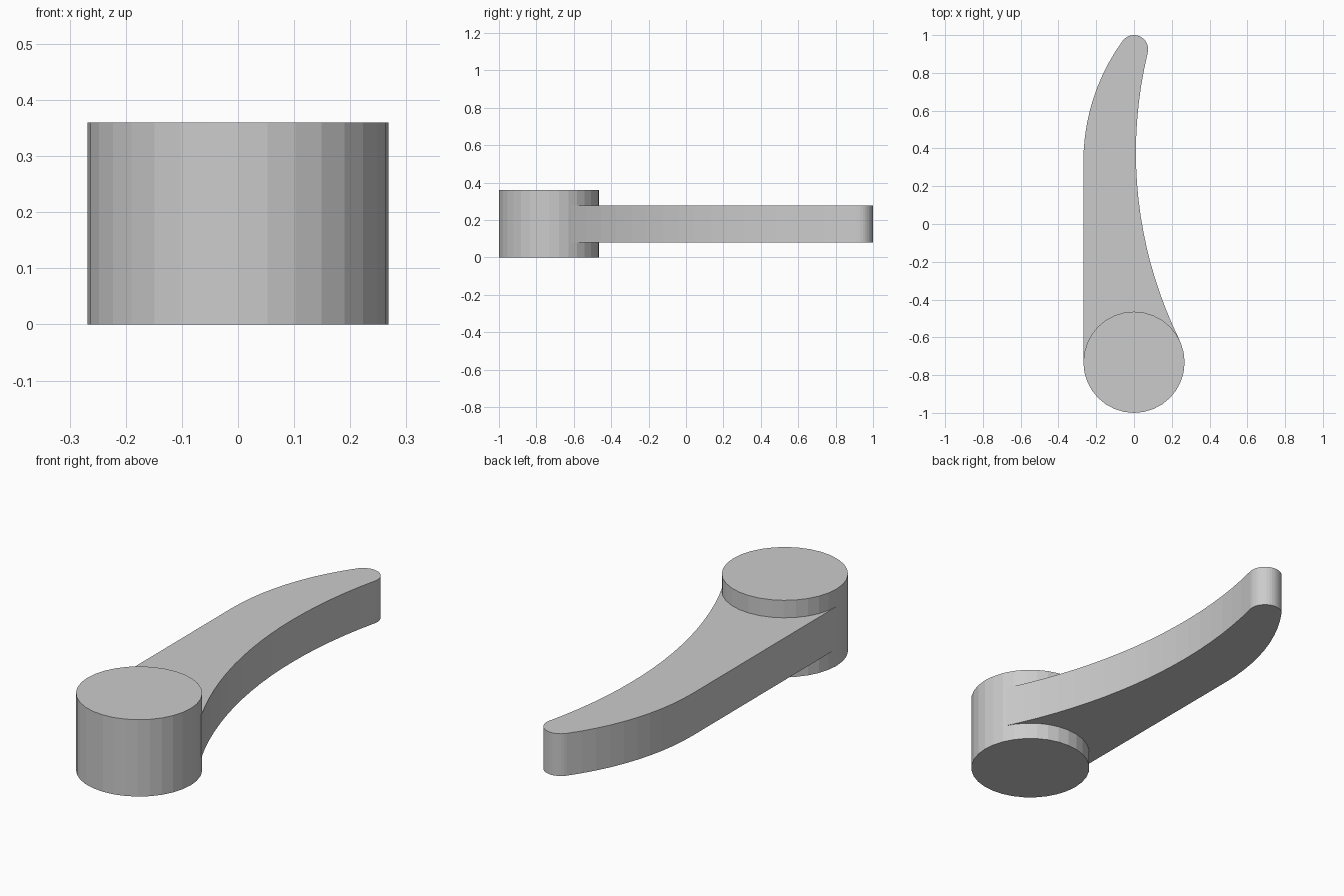
import bpy, bmesh
from math import cos, sin, radians, pi

if "Cube" in bpy.data.objects:
    bpy.data.objects.remove(bpy.data.objects["Cube"])


def arc(cx, cy, r, a0, a1, n):
    """Points along an arc, angles in degrees."""
    return [(cx + r * cos(radians(a0 + (a1 - a0) * i / n)),
             cy + r * sin(radians(a0 + (a1 - a0) * i / n))) for i in range(n + 1)]


def extrude_outline(name, points, z0, z1):
    """Closed solid from a flat outline."""
    bm = bmesh.new()
    clean = []
    for p in points:
        if not clean or abs(p[0] - clean[-1][0]) + abs(p[1] - clean[-1][1]) > 0.004:
            clean.append(p)
    face = bm.faces.new([bm.verts.new((x, y, z0)) for x, y in clean])
    top = bmesh.ops.extrude_face_region(bm, geom=[face], use_keep_orig=True)
    verts = [g for g in top["geom"] if isinstance(g, bmesh.types.BMVert)]
    bmesh.ops.translate(bm, verts=verts, vec=(0, 0, z1 - z0))
    bmesh.ops.recalc_face_normals(bm, faces=bm.faces)
    mesh = bpy.data.meshes.new(name)
    bm.to_mesh(mesh)
    bm.free()
    obj = bpy.data.objects.new(name, mesh)
    bpy.context.collection.objects.link(obj)
    return obj


HUB_R, HUB_Y = 0.268, -0.732

# Round hub
hub = arc(0, HUB_Y, HUB_R, 0, 360, 32)[:-1]
extrude_outline("hub", hub, 0.0, 0.36)

# Curved lever arm: straight side, outer bend, rounded tip, inner bend
arm = [(-HUB_R, HUB_Y)]
arm += arc(0.821, 0.33, 1.089, 180, 144, 10)
arm += arc(0, 0.925, 0.075, 144, -13.6, 16)
arm += arc(2.26, 0.379, 2.25, 166.4, 206.2, 18)
extrude_outline("lever_arm", arm, 0.08, 0.278)
